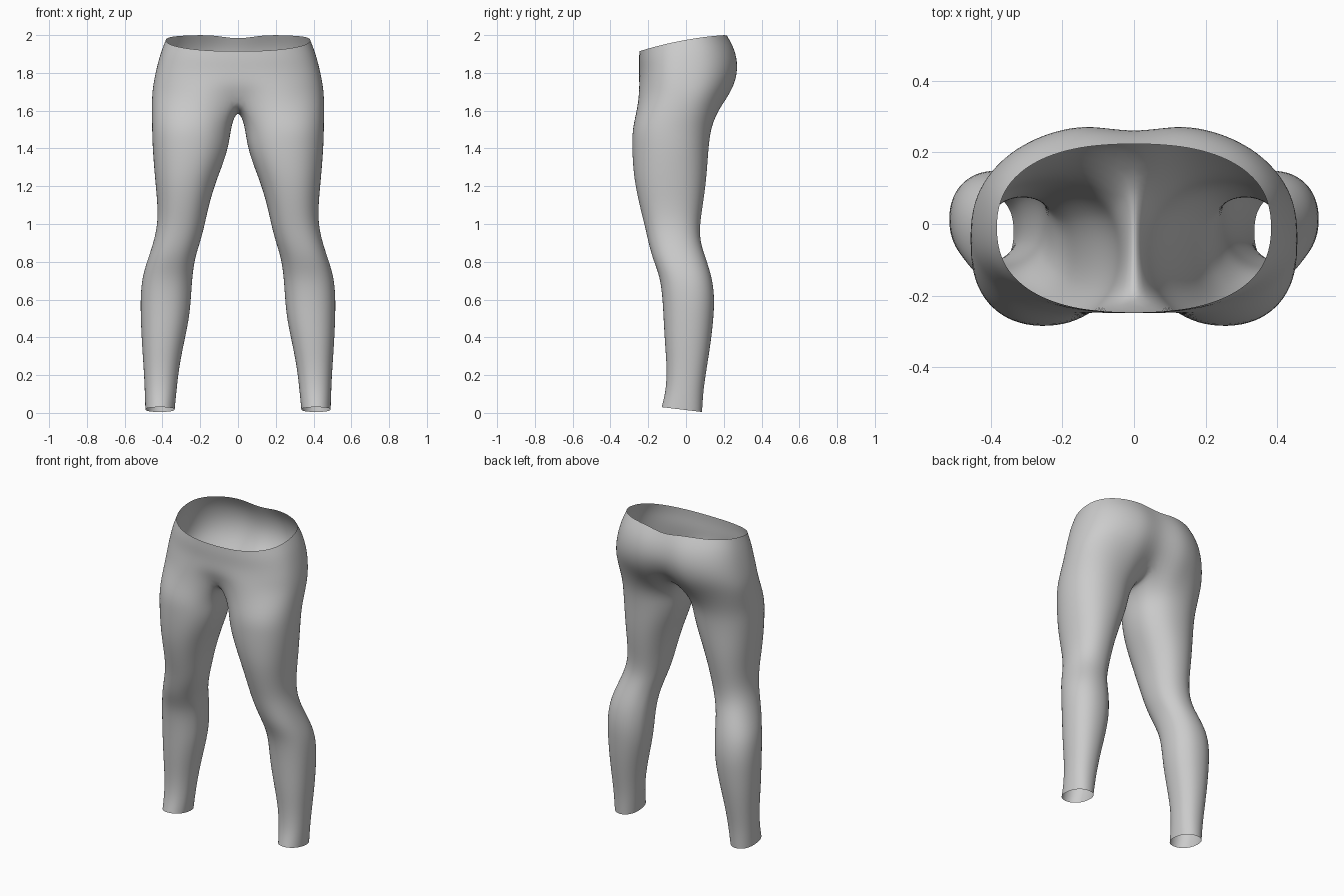
import bpy
from math import sin, cos, pi, radians, exp

if "Cube" in bpy.data.objects:
    bpy.data.objects.remove(bpy.data.objects["Cube"])

ARC = 15      # points from front centre round the hip to back centre
INNER = 5     # extra points along the crotch / inner thigh

# Pelvis rows: z, half width, front y, back y, front dip, back dip, tilt
PELVIS = [
    (1.975, .385, -.248, .225, .00, .000, 1.0),
    (1.91, .411, -.251, .270, .00, .022, .7),
    (1.83, .433, -.249, .290, .00, .032, .4),
    (1.75, .450, -.259, .278, .01, .045, .2),
    (1.67, .460, -.274, .237, .06, .070, .0),
]

# Leg rows: z, inner x, outer x, front y, back y
LEG = [
    (1.53, .034, .459, -.286, .140),
    (1.43, .045, .457, -.289, .125),
    (1.33, .074, .450, -.286, .118),
    (1.22, .118, .440, -.275, .109),
    (1.10, .154, .428, -.249, .092),
    (1.00, .175, .428, -.223, .076),
    (.91, .198, .447, -.203, .076),
    (.82, .228, .477, -.180, .106),
    (.72, .242, .510, -.140, .140),
    (.61, .248, .519, -.127, .154),
    (.50, .258, .517, -.121, .148),
    (.37, .286, .511, -.114, .133),
    (.24, .312, .501, -.103, .112),
    (.12, .325, .495, -.107, .093),
    (.015, .335, .492, -.131, .087),
]


def spow(v, n):
    return (1 if v >= 0 else -1) * abs(v) ** (2 / n)


def pelvis_row(z, w, yf, yb, dipf, dipb, tilt):
    """Half section of the hips, from front centre to back centre."""
    pts = []
    for i in range(ARC):
        t = pi * i / (ARC - 1)
        x = 0.0 if i in (0, ARC - 1) else w * spow(sin(t), 2.4)
        c = spow(cos(t), 2.4)
        y = -.01 - c * (-.01 - yf) if c > 0 else -.01 - c * (yb + .01)
        zz = z + tilt * (.178 * y - .27 * y * y)
        if c > 0:
            y += dipf * exp(-(x / .11) ** 2)
        else:
            y -= dipb * exp(-(x / .07) ** 2)
            zz -= .025 * tilt * exp(-(x / .08) ** 2)
        pts.append((x, y, zz))
    return pts


def leg_row(z, xi, xo, yf, yb):
    """Closed leg section; the last INNER points face the other leg."""
    cx, cy, a, b = (xi + xo) / 2, (yf + yb) / 2, (xo - xi) / 2, (yb - yf) / 2
    n = 2.2
    angles = [-55 + 290 * i / (ARC - 1) for i in range(ARC)]
    angles += [235 + 70 * k / (INNER + 1) for k in range(1, INNER + 1)]
    pts = []
    for u in map(radians, angles):
        x, y = cx + a * spow(sin(u), n), cy - b * spow(cos(u), n)
        zz = z - .12 * y if z < .05 else z      # slanted ankle hem
        pts.append((x, y, max(zz, 0)))
    return pts


verts, faces = [], []


def add_row(pts):
    start = len(verts)
    verts.extend(pts)
    return list(range(start, start + len(pts)))


def bridge(upper, lower, closed):
    n = len(upper)
    for i in range(n if closed else n - 1):
        j = (i + 1) % n
        faces.append((lower[i], lower[j], upper[j], upper[i]))


# Seat and waist
rows = [add_row(pelvis_row(*r)) for r in PELVIS]
for up, low in zip(rows, rows[1:]):
    bridge(up, low, False)

# Crotch seam on the centre plane closes the last hip row into a leg loop
front, back = verts[rows[-1][0]], verts[rows[-1][-1]]
seam = []
for k in range(1, INNER + 1):
    s = k / (INNER + 1)
    seam.append((0, back[1] + s * (front[1] - back[1]),
                 back[2] - .062 * sin(pi * s) ** .7))
loop = rows[-1] + add_row(seam)

# Leg
for r in LEG:
    low = add_row(leg_row(*r))
    bridge(loop, low, True)
    loop = low

mesh = bpy.data.meshes.new("leggings")
mesh.from_pydata(verts, [], faces)
mesh.polygons.foreach_set("use_smooth", [True] * len(mesh.polygons))
obj = bpy.data.objects.new("leggings", mesh)
bpy.context.collection.objects.link(obj)

# Mirror to the other leg and smooth
mir = obj.modifiers.new("mirror", 'MIRROR')
mir.use_clip = True
mir.merge_threshold = .0005
sub = obj.modifiers.new("smooth", 'SUBSURF')
sub.levels = sub.render_levels = 2
